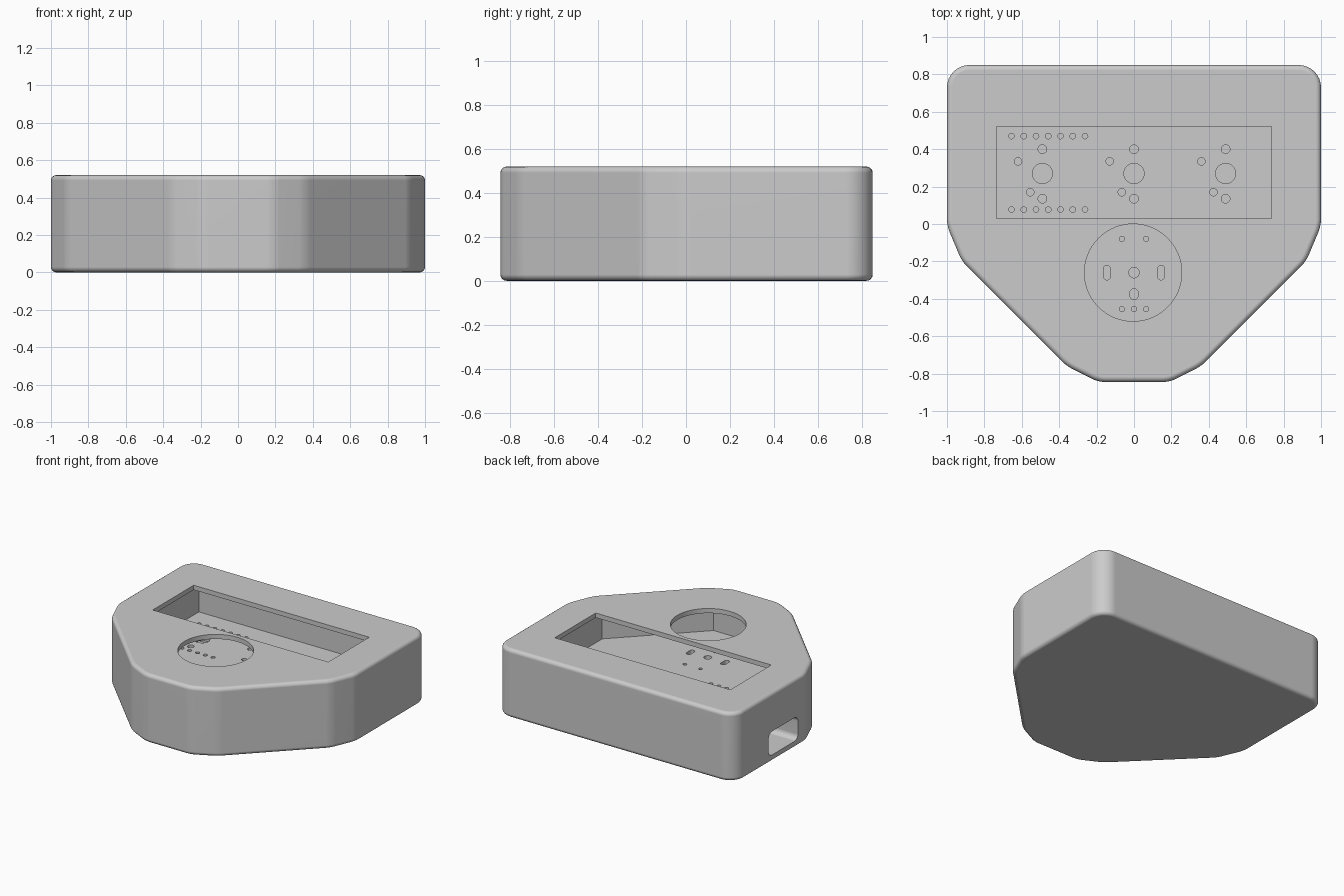
import bpy, bmesh, math
from mathutils import Matrix

cube = bpy.data.objects.get("Cube")
if cube:
    bpy.data.objects.remove(cube, do_unlink=True)

HEIGHT, SHELF, THICK = 0.52, 0.27, 0.035

grey = bpy.data.materials.new("matte_grey")
grey.use_nodes = True
grey.diffuse_color = (0.6, 0.6, 0.6, 1)
grey.node_tree.nodes["Principled BSDF"].inputs["Base Color"].default_value = grey.diffuse_color


def mirrored(half):
    """Close a right-hand outline with its mirror image."""
    return half + [(-x, y) for x, y in reversed(half)]


def ellipse(cx, cy, rx, ry=None, sides=24):
    ry = ry or rx
    steps = [math.tau * i / sides for i in range(sides)]
    return [(cx + rx * math.cos(a), cy + ry * math.sin(a)) for a in steps]


def slot(cx, cy, r, straight):
    """Upright capsule outline."""
    return [(x, y + math.copysign(straight, y - cy)) for x, y in
            ellipse(cx, cy + 1e-5, r)]


def add_prism(bm, outline, z0, z1):
    base = bm.faces.new([bm.verts.new((x, y, z0)) for x, y in outline])
    top = bmesh.ops.extrude_face_region(bm, geom=[base])
    verts = [v for v in top["geom"] if isinstance(v, bmesh.types.BMVert)]
    bmesh.ops.translate(bm, verts=verts, vec=(0, 0, z1 - z0))


def finish(bm, name):
    bmesh.ops.recalc_face_normals(bm, faces=bm.faces)
    mesh = bpy.data.meshes.new(name)
    bm.to_mesh(mesh)
    bm.free()
    mesh.materials.append(grey)
    obj = bpy.data.objects.new(name, mesh)
    bpy.context.scene.collection.objects.link(obj)
    return obj


def prisms(name, outlines, z0, z1):
    bm = bmesh.new()
    for outline in outlines:
        add_prism(bm, outline, z0, z1)
    return finish(bm, name)


def bevel(bm, edges, size, segments):
    bmesh.ops.bevel(bm, geom=edges, offset=size, segments=segments,
                    profile=0.5, affect='EDGES', clamp_overlap=True)


def cut(target, cutters):
    """Subtract the cutters, bake the result and discard them."""
    for cutter in cutters:
        cutter.hide_render = True
        mod = target.modifiers.new("cut", 'BOOLEAN')
        mod.operation, mod.solver, mod.object = 'DIFFERENCE', 'EXACT', cutter
    graph = bpy.context.evaluated_depsgraph_get()
    mesh = bpy.data.meshes.new_from_object(target.evaluated_get(graph))
    target.modifiers.clear()
    target.data = mesh
    for cutter in cutters:
        bpy.data.objects.remove(cutter, do_unlink=True)


def smooth(obj, angle):
    bpy.ops.object.select_all(action='DESELECT')
    obj.select_set(True)
    bpy.context.view_layer.objects.active = obj
    bpy.ops.object.shade_smooth_by_angle(angle=math.radians(angle))
    mod = obj.modifiers.new("flat_face_normals", 'WEIGHTED_NORMAL')
    mod.keep_sharp = True


# Case body with rounded back corners, softened front corners and rounded rims
bm = bmesh.new()
add_prism(bm, mirrored([(1, 0.85), (1, -0.01), (0.92, -0.2),
                        (0.36, -0.76), (0.19, -0.845)]), 0, HEIGHT)
upright = [e for e in bm.edges if abs(e.verts[0].co.z - e.verts[1].co.z) > 0.1]
back = [e for e in upright if e.verts[0].co.y > 0.5]
front = [e for e in upright if e.verts[0].co.y < 0.5]
bevel(bm, front, 0.035, 3)
bevel(bm, [e for e in back if e.is_valid], 0.12, 8)
rims = [e for e in bm.edges if abs(e.verts[0].co.z - e.verts[1].co.z) < 0.01]
bevel(bm, rims, 0.028, 4)
case = finish(bm, "case")

# Inner chamber, display window and dial opening
chamber = mirrored([(0.765, 0.625), (0.765, -0.09), (0.217, -0.64)])
window = mirrored([(0.735, 0.52), (0.735, 0.03)])
cutters = [prisms("chamber_cutter", [chamber], 0.05, HEIGHT - THICK),
           prisms("window_cutter", [window], 0.4, 0.7),
           prisms("dial_cutter", [ellipse(-0.005, -0.26, 0.26, sides=64)], 0.4, 0.7)]

# Cable port through the right wall
bm = bmesh.new()
bmesh.ops.create_cube(bm, size=1, matrix=Matrix.Translation((-0.95, 0.265, 0.14))
                      @ Matrix.Diagonal((0.5, 0.35, 0.178, 1)))
bevel(bm, [e for e in bm.edges if abs(e.verts[0].co.x - e.verts[1].co.x) > 0.1], 0.04, 5)
cutters.append(finish(bm, "port_cutter"))
cut(case, cutters)
smooth(case, 30)

# Mounting shelf inside the chamber
shelf = prisms("mounting_shelf", [[(x * 1.005, y * 1.005) for x, y in chamber]],
               SHELF - THICK, SHELF)

# Holes for the three switches
holes = []
for cx in (-0.49, 0, 0.49):
    holes += [ellipse(cx, 0.27, 0.054), ellipse(cx, 0.4, 0.023),
              ellipse(cx, 0.135, 0.023), ellipse(cx - 0.13, 0.335, 0.02),
              ellipse(cx - 0.065, 0.17, 0.02)]

# Two rows of pin holes for the controller board
for y in (0.47, 0.077):
    holes += [ellipse(-0.655 + 0.0655 * i, y, 0.015, sides=16) for i in range(7)]

# Holes for the dial
holes += [ellipse(0, -0.26, 0.028), ellipse(0, -0.375, 0.024, 0.03)]
for side in (-1, 1):
    holes += [slot(side * 0.145, -0.26, 0.019, 0.02),
              ellipse(side * 0.065, -0.08, 0.014, sides=16)]
holes += [ellipse(0.065 * i, -0.455, 0.014, sides=16) for i in (-1, 0, 1)]
cut(shelf, [prisms("hole_cutter", holes, 0.2, 0.35)])
smooth(shelf, 30)
